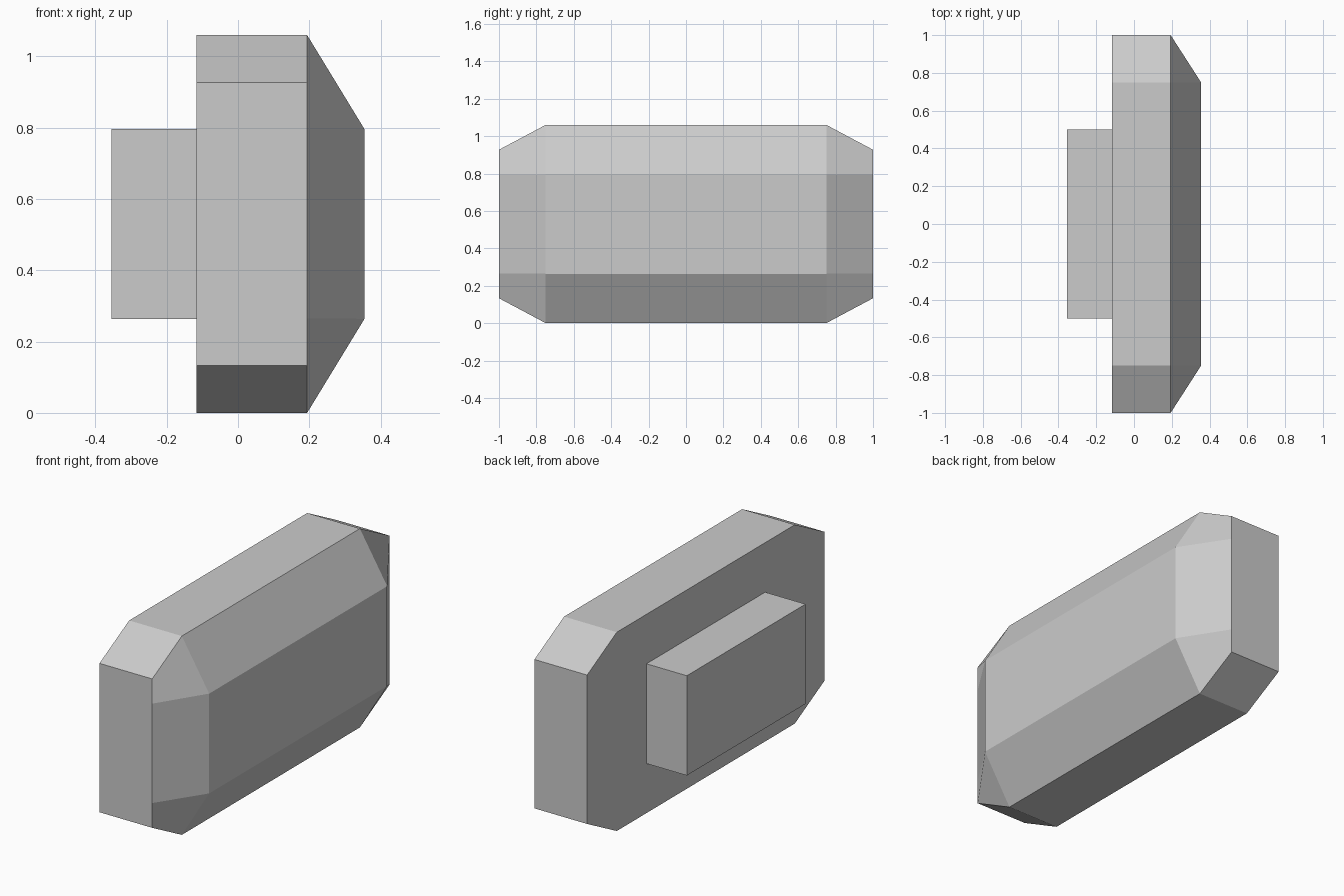
import bpy, bmesh

if "Cube" in bpy.data.objects:
    bpy.data.objects.remove(bpy.data.objects["Cube"])

CZ = 0.53                       # height of the centre line
X_BACK, X_RIM, X_FRONT = -0.117, 0.194, 0.355


def finish(bm, name):
    bmesh.ops.recalc_face_normals(bm, faces=bm.faces)
    mesh = bpy.data.meshes.new(name)
    bm.to_mesh(mesh)
    bm.free()
    obj = bpy.data.objects.new(name, mesh)
    bpy.context.collection.objects.link(obj)
    return obj


# Main housing: octagonal slab tapering to a smaller rectangular face
half = [(1, 0.265), (1, 0.397), (0.75, CZ), (-0.75, CZ), (-1, 0.397), (-1, 0.265)]
ring = half + [(-y, -z) for y, z in half]
panel = [(0.75, 0.266), (-0.75, 0.266), (-0.75, -0.266), (0.75, -0.266)]

bm = bmesh.new()
back, rim, face = [[bm.verts.new((x, y, z + CZ)) for y, z in pts]
                   for x, pts in ((X_BACK, ring), (X_RIM, ring), (X_FRONT, panel))]
n = len(ring)
for i in range(n):
    j = (i + 1) % n
    bm.faces.new((back[i], back[j], rim[j], rim[i]))
bm.faces.new(back[::-1])
bm.faces.new(face)
for k in range(4):
    a, b = face[k], face[(k + 1) % 4]
    s = 3 * k
    # chamfered corner, then the sloping side beside it
    bm.faces.new((a, rim[s], rim[s + 1], rim[s + 2]))
    bm.faces.new((a, rim[s + 2], rim[(s + 3) % n], b))
finish(bm, "housing")

# Rectangular block on the back
bm = bmesh.new()
bmesh.ops.create_cube(bm, size=1)
for v in bm.verts:
    v.co.x = X_BACK if v.co.x > 0 else -0.355
    v.co.y *= 1.0
    v.co.z = v.co.z * 0.532 + CZ
finish(bm, "rear_block")
